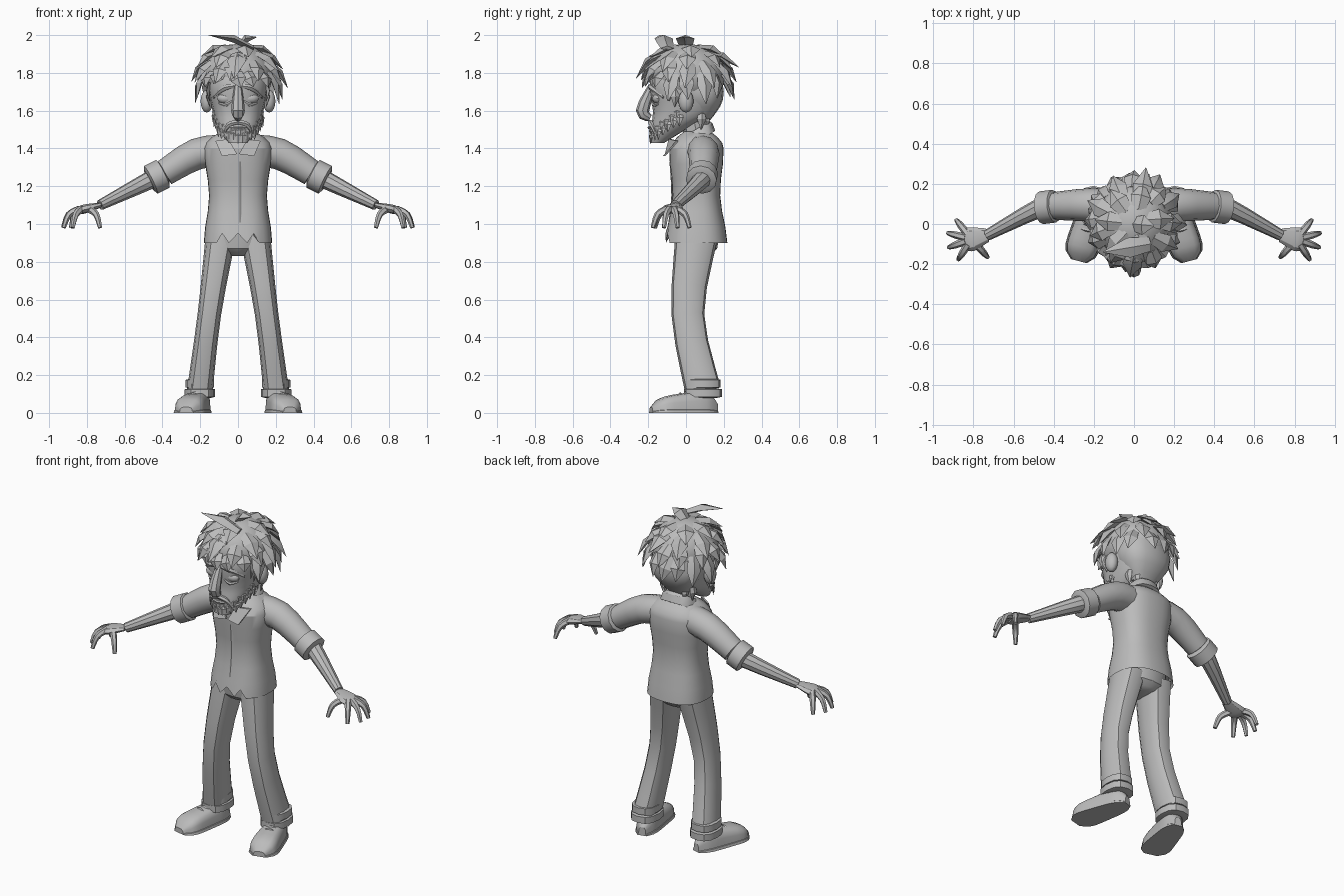
import bpy, bmesh, math, random
from mathutils import Vector

random.seed(4)
default_cube = bpy.data.objects.get("Cube")
if default_cube:
    bpy.data.objects.remove(default_cube, do_unlink=True)

clay = bpy.data.materials.new("clay_grey")
clay.use_nodes = True
clay.diffuse_color = (.5, .5, .5, 1)
clay.node_tree.nodes["Principled BSDF"].inputs["Base Color"].default_value = clay.diffuse_color

UP, FRONT = Vector((0, 0, 1)), Vector((0, -1, 0))


def finish(name, bm, mirrored=False):
    """Turn a bmesh into a smooth object with sharp creases, optionally doubled across x."""
    bmesh.ops.recalc_face_normals(bm, faces=bm.faces)
    mesh = bpy.data.meshes.new(name)
    bm.to_mesh(mesh)
    bm.free()
    mesh.materials.append(clay)
    part = bpy.data.objects.new(name, mesh)
    bpy.context.collection.objects.link(part)
    bpy.ops.object.select_all(action="DESELECT")
    part.select_set(True)
    bpy.context.view_layer.objects.active = part
    bpy.ops.object.shade_smooth_by_angle(angle=math.radians(32))
    if mirrored:
        part.modifiers.new("other_side", "MIRROR")


def skin(bm, rings):
    """Bridge point rings into a closed solid."""
    loops = [[bm.verts.new(point) for point in ring] for ring in rings]
    for low, high in zip(loops, loops[1:]):
        for i in range(len(low)):
            bm.faces.new((low[i - 1], low[i], high[i], high[i - 1]))
    bm.faces.new(loops[0])
    bm.faces.new(loops[-1])


def spline(rows, steps=3):
    """Smooth curve through rows of any length."""
    rows = [Vector(row) for row in rows]
    last, curve = len(rows) - 1, []
    for i in range(last):
        a, b = rows[i], rows[i + 1]
        leave = (b - rows[max(i - 1, 0)]) / 2
        arrive = (rows[min(i + 2, last)] - a) / 2
        for k in range(steps):
            t = k / steps
            ease = t * t * (3 - 2 * t)
            curve.append(a.lerp(b, ease) + leave * t * (1 - t) ** 2 - arrive * t * t * (1 - t))
    return curve + [rows[-1]]


def rounded(angle, boxy):
    """Unit point on a circle squared off by boxy."""
    return [math.copysign(abs(v) ** boxy, v) for v in (math.sin(angle), math.cos(angle))]


def level_ring(z, y, wide, deep, sides=16, tilt=0):
    """Horizontal ring whose first point faces the front."""
    ring = []
    for i in range(sides):
        across, ahead = rounded(math.tau * i / sides, .8)
        ring.append(Vector((wide * across, y - deep * ahead, z + tilt * (y - deep * ahead))))
    return ring


def loft(name, rows, steps=2, tilt=0):
    bm = bmesh.new()
    skin(bm, [level_ring(*row, tilt=tilt) for row in spline(rows, steps)])
    finish(name, bm)


def sweep(bm, path, sides=8, up=UP, flat=1, boxy=1):
    """Tube along rows of x, y, z, radius."""
    rings, last = [], len(path) - 1
    for k, row in enumerate(path):
        ahead = Vector(path[min(k + 1, last)][:3]) - Vector(path[max(k - 1, 0)][:3])
        side = ahead.cross(up).normalized()
        top = side.cross(ahead.normalized()) * flat
        turns = [rounded(math.tau * i / sides, boxy) for i in range(sides)]
        rings.append([Vector(row[:3]) + (side * c + top * s) * row[3] for s, c in turns])
    skin(bm, rings)


def tube(name, rows, mirrored=True, **shape):
    bm = bmesh.new()
    sweep(bm, spline(rows), **shape)
    finish(name, bm, mirrored)


def band(name, start, end, radius, **shape):
    """Rolled cloth cuff with turned-in rims."""
    bm = bmesh.new()
    rims = ((0, .75), (.1, 1), (.9, 1), (1, .75))
    sweep(bm, [(*start.lerp(end, t), radius * grow) for t, grow in rims], sides=12, **shape)
    finish(name, bm, True)


def blob(name, centre, size, mirrored=False):
    bm = bmesh.new()
    bmesh.ops.create_uvsphere(bm, u_segments=14, v_segments=8, radius=1)
    bmesh.ops.scale(bm, vec=size, verts=bm.verts)
    bmesh.ops.translate(bm, vec=centre, verts=bm.verts)
    finish(name, bm, mirrored)


def spike(bm, root, tip, width, up, lift=0):
    """Pointed, ridged tuft."""
    root, tip = Vector(root), Vector(tip)
    middle = root.lerp(tip, .45) + up * lift
    sweep(bm, [(*root, width * .7), (*middle, width), (*tip, .002)], sides=4, up=up, flat=.4)


# Shirt: flared hem, narrow waist, broad chest, rounded shoulders
shirt = [level_ring(.95, .055, .16, .14, 32)]
for k in range(7):
    t = k / 6
    wave = .014 * math.cos(math.tau * t)
    shirt.append(level_ring(.9 + t / 2, .055, .167 + wave, .15 + wave - .02 * t, 32))
for k in (1, 2, 3):
    shrink = math.cos(k * .35)
    shirt.append(level_ring(1.4 + .03 * k, .06, .18 * shrink, .14 * shrink, 32))
for torn in (0, 2, -2):
    shirt[1][torn].z += .05
bm = bmesh.new()
skin(bm, shirt)
finish("shirt", bm)
tube("button_strip", [(.01, -.09, 1, .012), (.01, -.073, 1.15, .012), (.01, -.083, 1.33, .012)],
     mirrored=False, sides=4, up=FRONT, flat=.4)

# Collar and neck
loft("collar_band", [(z, .035, r, r) for z, r in ((1.4, .12), (1.45, .105), (1.47, .09), (1.42, .08))], 1, .6)
flap = [Vector(p) for p in ((.005, -.1, 1.37), (.05, -.08, 1.45), (.12, -.04, 1.44), (.085, -.11, 1.36))]
bm = bmesh.new()
skin(bm, [flap, [corner + FRONT * .012 for corner in flap]])
finish("collar_flaps", bm, True)
tube("neck", [(0, .08, 1.38, .07), (0, .03, 1.6, .07)], mirrored=False, up=FRONT)

# Arms
shoulder, upper_arm = Vector((.06, .08, 1.39)), Vector((.22, .095, 1.37))
cuff_top, elbow = Vector((.39, .09, 1.27)), Vector((.47, .08, 1.23))
wrist, palm = Vector((.73, -.055, 1.1)), Vector((.81, -.075, 1.08))
tube("sleeves", [(*shoulder, .085), (*upper_arm, .083), (*cuff_top, .07)], sides=12)
band("rolled_sleeve_cuffs", cuff_top, elbow, .082)
tube("forearms", [(*cuff_top, .05), (*elbow, .048), (*wrist, .028)], sides=10)
tube("palms", [(*wrist, .034), (*palm, .06), (*palm.lerp(wrist, -.4), .05)], flat=.4)

# Four fingers fanned out and drooping, then the thumb
for angle, digit in zip((.9, .25, -.35, -1, -2.3), ("first", "second", "third", "fourth", "thumb")):
    reach = Vector((math.cos(angle), math.sin(angle), 0))
    tube(digit + "_fingers", [(*(palm + reach * out - UP * drop), radius) for out, drop, radius in
                              ((.03, 0, .02), (.09, .03, .017), (.12, .1, .011))], sides=6)

# Trousers
hip, knee, ankle = Vector((.092, .055, .93)), Vector((.152, .01, .52)), Vector((.202, .09, .12))
loft("trouser_seat", [(.83, .055, .03, .06), (.87, .055, .13, .11), (1, .055, .145, .125)])
tube("trouser_legs", [(*hip, .08), (*knee, .062), (*ankle, .068)], sides=12, up=FRONT, flat=1.4, boxy=.75)
for name, z, radius in (("upper", .18, .075), ("lower", .13, .08)):
    top = Vector((ankle.x, ankle.y, z))
    band(name + "_trouser_cuffs", top, top - UP * .05, radius, up=FRONT, flat=1.25, boxy=.8)

# Shoes, turned slightly outward
heel, stride, across = Vector((.185, .165, 0)), Vector((.09, -.35, 0)), Vector((.97, .25, 0))


def shoe_height(t):
    return .13 - .05 * t


def shoe(name, grow, height):
    rings = []
    for k in range(11):
        t = k / 10
        end = max(1 - abs(2 * t - 1) ** 5, .15) ** .5
        wide = (.055 + .035 * t) * end + grow
        ring = []
        for i in range(9):
            up, out = rounded(math.pi * i / 8, .6)
            ring.append(heel + stride * t + across * out * wide + UP * up * height(t) * end)
        rings.append(ring)
    bm = bmesh.new()
    skin(bm, rings)
    finish(name, bm, True)


shoe("shoes", 0, shoe_height)
shoe("shoe_soles", .006, lambda t: .028)
for k in range(3):
    t = .4 + .08 * k
    lace = heel + stride * t + UP * shoe_height(t)
    tube(f"shoe_laces_{k}", [(*(lace + across * .05 * s - UP * .025 * s * s), .007) for s in (-1, 0, 1)], sides=5)

# Head and face
loft("head", [(1.43, -.15, .05, .035), (1.51, -.085, .105, .1), (1.6, -.01, .135, .165),
              (1.76, 0, .16, .19), (1.92, 0, .09, .1)], 3)
tube("nose", [(0, -.18, 1.73, .02), (0, -.23, 1.6, .036), (0, -.19, 1.56, .018)], mirrored=False, up=FRONT)
tube("lower_lip", [(s * .04, -.195 + .016 * s * s, 1.51, .009) for s in (-1, 0, 1)], mirrored=False, sides=6)
blob("ears", (.165, 0, 1.65), (.034, .04, .06), True)
blob("eyelids", (.065, -.147, 1.665), (.046, .032, .03), True)
tube("brows", [(.02, -.187, 1.73, .012), (.07, -.18, 1.72, .016), (.13, -.12, 1.67, .006)], sides=6)
tube("eye_bags", [(.03, -.175, 1.65, .006), (.065, -.17, 1.63, .01), (.1, -.14, 1.64, .006)], sides=6)
tube("moustache", [(0, -.19, 1.54, .013), (.05, -.182, 1.525, .014), (.075, -.16, 1.47, .003)], sides=6)

# Beard tufts following the jaw from ear to ear
bm = bmesh.new()
for k in range(-16, 17):
    t = k / 17
    outward = Vector((math.sin(t * 1.5), -math.cos(t * 1.5), 0))
    root = Vector((.115 * outward.x, -.005 + .165 * outward.y, 1.5 + .11 * t * t + .03 * (k % 2)))
    spike(bm, root, root + outward * .02 - UP * random.uniform(.05, .08), .02, outward, .01)
finish("beard", bm)

# Hair mass
crown, size = Vector((0, .01, 1.79)), Vector((.19, .2, .165))
blob("hair_cap", crown, size)
loft("hair_back", [(1.54, .075, .07, .045), (1.62, .08, .13, .1), (1.7, .075, .16, .125), (1.84, .03, .14, .15)])

# Layered locks lying over the hair mass
bm = bmesh.new()
for row in range(4):
    rise = math.radians(70 - 22 * row)
    count = 6 + 3 * row
    for k in range(count):
        turn = math.tau * (k + random.uniform(-.2, .2)) / count
        around = Vector((math.cos(turn), math.sin(turn), 0))
        outward = around * math.cos(rise) + UP * math.sin(rise)
        fall = around * math.sin(rise) - UP * math.cos(rise)
        root = crown + outward * size - outward * .01
        length = random.uniform(.12, .17)
        if row == 3 and around.y < -.6:
            length /= 2
        sway = outward.cross(fall) * random.uniform(-.03, .03)
        spike(bm, root, root + fall * length + outward * .015 * row + sway, .05 - .003 * row, outward, .015)

# Long wild locks on the crown, back and brow
for root, tip in (((.08, -.1, 1.93), (-.155, -.14, 2)), ((0, 0, 1.94), (.1, -.01, 1.99)),
                  ((.03, .12, 1.9), (.06, .28, 1.83)), ((0, -.15, 1.9), (-.02, -.265, 1.77))):
    spike(bm, root, tip, .05, UP, .02)

# Sideburns and nape wisps
for s in (1, -1):
    for x, y, z in ((.15, -.06, 1.72), (.15, -.09, 1.75), (.06, .1, 1.59), (.1, .08, 1.6)):
        spike(bm, (x * s, y, z), (x * s, y, z - .1), .025, Vector((s, .3, 0)), .01)
finish("hair_locks", bm)
